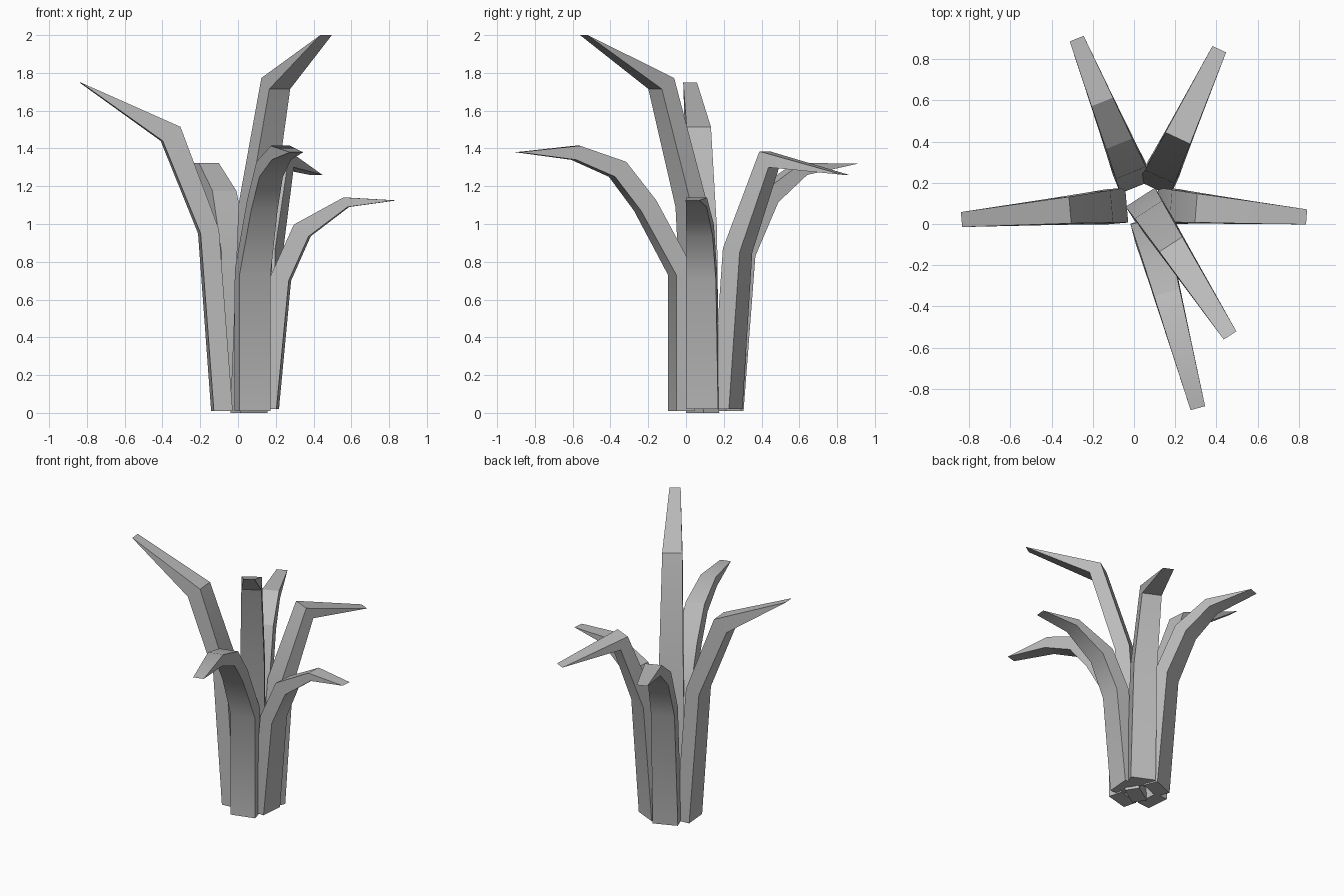
import bpy, bmesh, math
from mathutils import Vector, Matrix

cube = bpy.data.objects.get("Cube")
if cube:
    bpy.data.objects.remove(cube, do_unlink=True)

grey = bpy.data.materials.new("mid_grey")
grey.use_nodes = True
colour = (0.5, 0.5, 0.5, 1)
grey.diffuse_color = colour
grey.node_tree.nodes["Principled BSDF"].inputs["Base Color"].default_value = colour

BASE_WIDTH, TIP_WIDTH, THICK = 0.17, 0.073, 0.1


def make_leaf(name, foot, angle, last_thick, outer):
    """Sweep a tapering box section along the outer profile (reach, height)."""
    pts = [Vector(p) for p in outer]
    bm = bmesh.new()
    rings = []
    for i, p in enumerate(pts[:-1]):
        ahead = (pts[i + 1] - p).normalized()
        behind = (p - pts[i - 1]).normalized() if i else Vector((0, 1))
        along = (ahead + behind).normalized() if i else behind
        thick = last_thick if i == len(pts) - 2 else THICK
        inner = p + Vector((-along.y, along.x)) * thick
        t = (max(p.x, 0) / pts[-1].x) ** 0.9
        half = (BASE_WIDTH + (TIP_WIDTH - BASE_WIDTH) * t) / 2
        rings.append([bm.verts.new((q.x, s * half, q.y))
                      for q, s in ((p, -1), (p, 1), (inner, 1), (inner, -1))])
    bm.faces.new(rings[0])
    for a, b in zip(rings, rings[1:]):
        for k in range(4):
            n = (k + 1) % 4
            bm.faces.new((a[k], a[n], b[n], b[k]))
    # wedge that closes to a flat tip edge
    tip = [bm.verts.new((pts[-1].x, s * TIP_WIDTH / 2, pts[-1].y)) for s in (-1, 1)]
    a = rings[-1]
    bm.faces.new((a[0], a[1], tip[1], tip[0]))
    bm.faces.new((a[2], a[3], tip[0], tip[1]))
    bm.faces.new((a[1], a[2], tip[1]))
    bm.faces.new((a[3], a[0], tip[0]))
    bmesh.ops.recalc_face_normals(bm, faces=bm.faces)
    bm.transform(Matrix.Translation((*foot, 0)) @ Matrix.Rotation(math.radians(angle), 4, "Z"))
    mesh = bpy.data.meshes.new(name)
    bm.to_mesh(mesh)
    bm.free()
    mesh.materials.append(grey)
    obj = bpy.data.objects.new(name, mesh)
    bpy.context.collection.objects.link(obj)
    bpy.ops.object.select_all(action="DESELECT")
    obj.select_set(True)
    bpy.context.view_layer.objects.active = obj
    bpy.ops.object.shade_smooth_by_angle(angle=math.radians(30))


# tall leaves with two bends
make_leaf("right_leaf", (-0.135, 0.083), 185, 0.12,
          [(0, 0.01), (0.07, 0.95), (0.27, 1.44), (0.705, 1.75)])
make_leaf("tall_centre_leaf", (0.085, 0.046), -57, 0.097,
          [(0, 0), (0.07, 1.09), (0.25, 1.715), (0.7, 2)])
make_leaf("back_left_leaf", (0.141, 0.263), 65, 0.1,
          [(0, 0.02), (0.06, 0.85), (0.223, 1.3), (0.646, 1.26)])

# arching leaves with more bends
make_leaf("front_leaf", (0.09, -0.073), -75, 0.077,
          [(0, 0.01), (0, 0.73), (0.19, 1.07), (0.33, 1.25), (0.54, 1.34), (0.85, 1.38)])
make_leaf("left_leaf", (0.21, 0.085), -4.6, 0.055,
          [(0, 0.02), (0.065, 0.7), (0.17, 0.935), (0.375, 1.09), (0.63, 1.125)])
make_leaf("back_right_leaf", (-0.025, 0.273), 112, 0.07,
          [(0, 0.01), (0.07, 0.83), (0.205, 1.115), (0.375, 1.26), (0.676, 1.32)])
